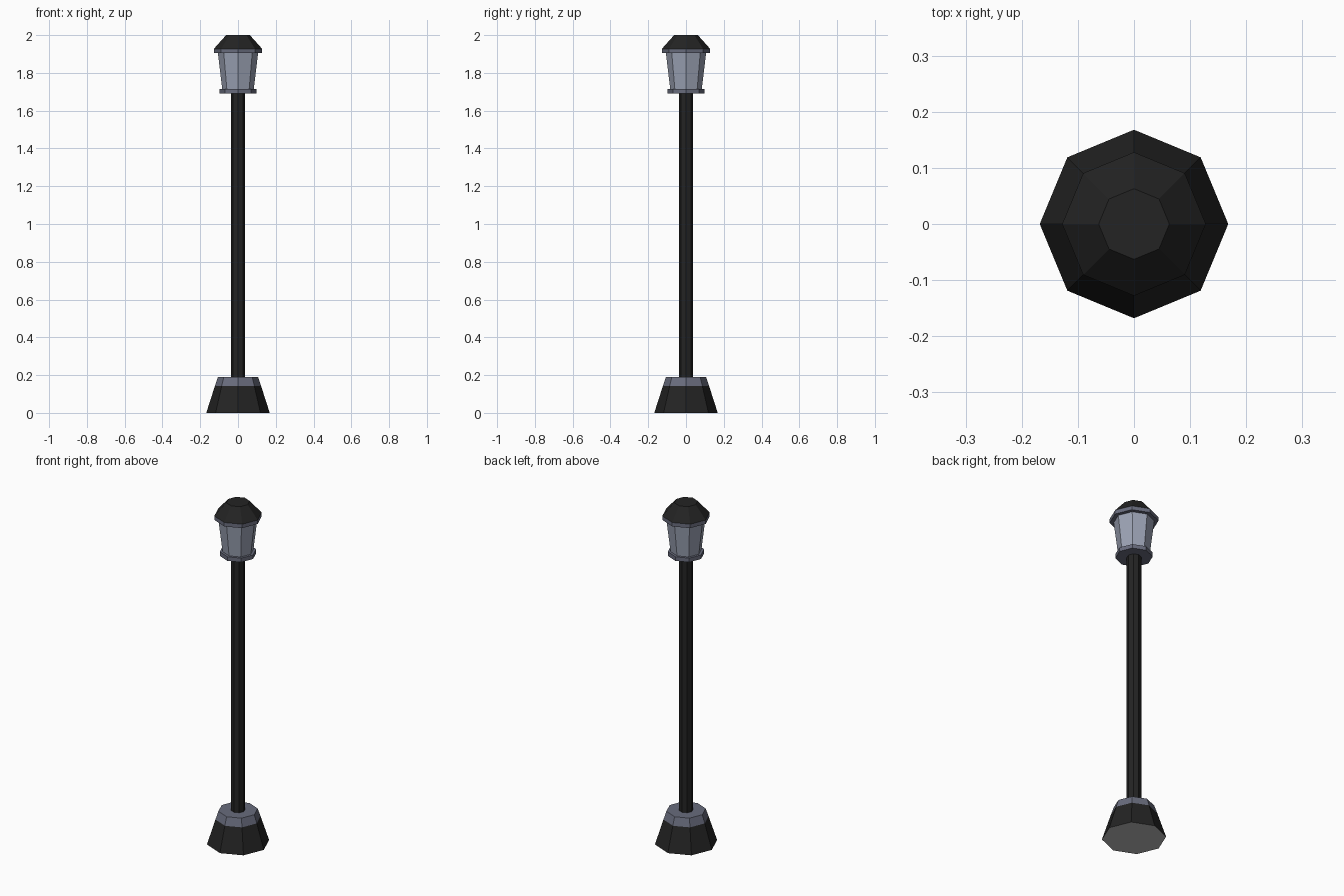
import bpy, bmesh, math

if "Cube" in bpy.data.objects:
    bpy.data.objects.remove(bpy.data.objects["Cube"])

def material(name, rgb):
    m = bpy.data.materials.new(name)
    m.diffuse_color = (*rgb, 1)
    m.use_nodes = True
    m.node_tree.nodes["Principled BSDF"].inputs["Base Color"].default_value = m.diffuse_color
    return m

black = material("black iron", (0.017, 0.017, 0.017))
trim = material("blue grey trim", (0.14, 0.15, 0.205))
glass = material("pale glass", (0.33, 0.365, 0.46))
under = material("grey underside", (0.5, 0.5, 0.5))

def lathe(name, profile, mats, pick=None, sides=8):
    """Octagonal closed solid from (radius, z) rings, corners on the axes."""
    bm = bmesh.new()
    rings = [[bm.verts.new((r * math.cos(2 * math.pi * i / sides),
                            r * math.sin(2 * math.pi * i / sides), z))
              for i in range(sides)] for r, z in profile]
    for a, b in zip(rings, rings[1:]):
        for i in range(sides):
            j = (i + 1) % sides
            bm.faces.new((a[i], a[j], b[j], b[i]))
    bm.faces.new(rings[0][::-1])
    bm.faces.new(rings[-1])
    bm.normal_update()
    if pick:
        for f in bm.faces:
            f.material_index = pick(f)
    me = bpy.data.meshes.new(name)
    bm.to_mesh(me)
    bm.free()
    for m in mats:
        me.materials.append(m)
    ob = bpy.data.objects.new(name, me)
    bpy.context.collection.objects.link(ob)
    return ob

# foot: black skirt, grey upper band, pale underside
def foot_colour(f):
    if f.normal.z < -0.9:
        return 2
    return 1 if f.calc_center_median().z > 0.143 else 0

lathe("foot", [(0.168, 0), (0.122, 0.143), (0.106, 0.19)],
      [black, trim, under], foot_colour)

# pole
lathe("pole", [(0.038, 0.18), (0.038, 1.70)], [black])

# lantern, from bottom to top
lathe("lantern_lower_ring", [(0.098, 1.69), (0.098, 1.714)], [trim])
lathe("lantern_glass", [(0.083, 1.71), (0.107, 1.91)], [glass])
lathe("lantern_upper_ring", [(0.128, 1.904), (0.128, 1.927)], [trim])
lathe("lantern_cap", [(0.128, 1.927), (0.063, 2.0)], [black])
